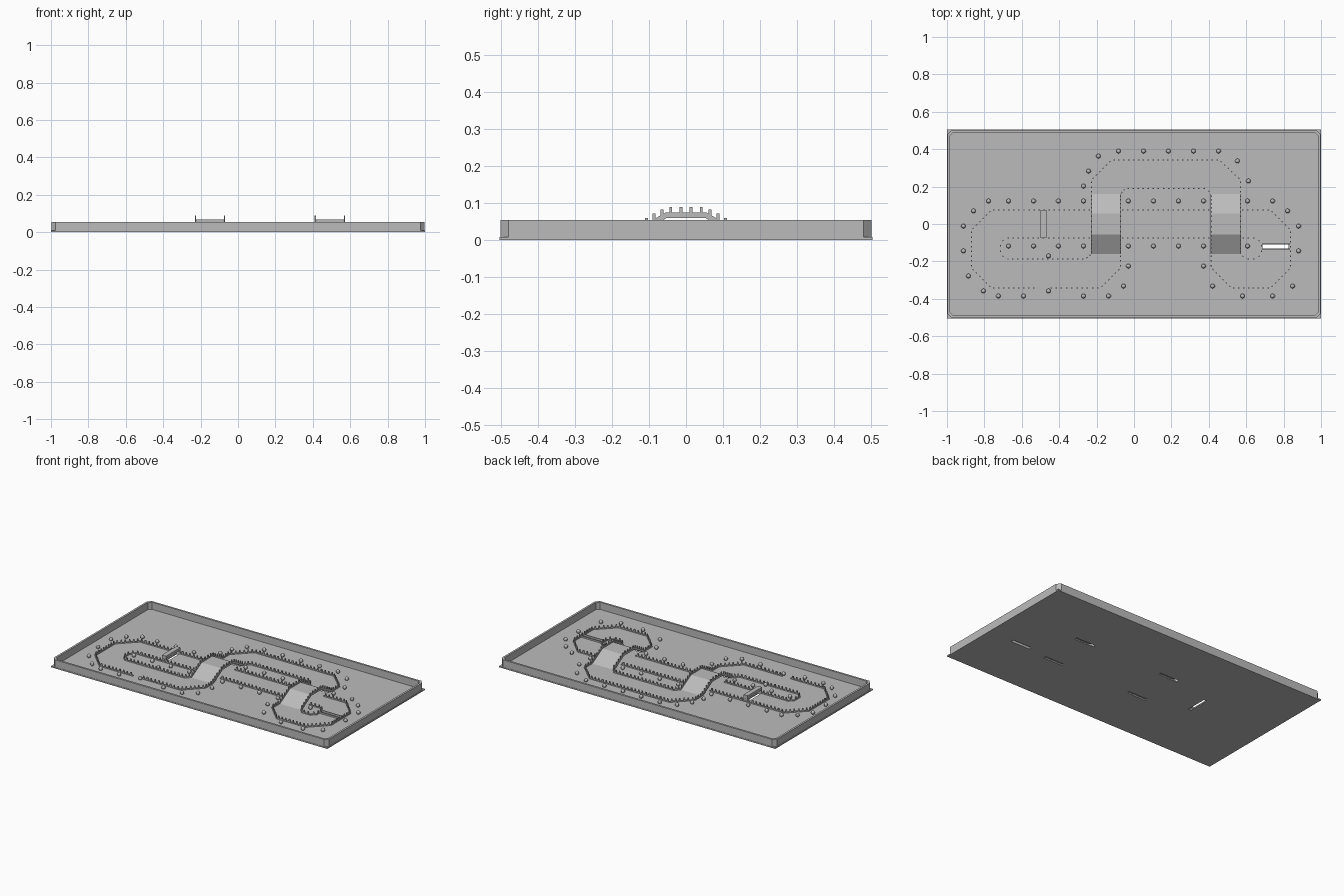
import bpy, bmesh, math
from mathutils import Vector, Matrix

if "Cube" in bpy.data.objects:
    bpy.data.objects.remove(bpy.data.objects["Cube"])

FLOOR = 0.008
RIM = 0.055
DECK = 0.067

grey = bpy.data.materials.new("plain grey")
grey.diffuse_color = (0.5, 0.5, 0.5, 1)
grey.use_nodes = True
grey.node_tree.nodes["Principled BSDF"].inputs["Base Color"].default_value = grey.diffuse_color


def finish(bm, name):
    bmesh.ops.recalc_face_normals(bm, faces=bm.faces)
    me = bpy.data.meshes.new(name)
    bm.to_mesh(me)
    bm.free()
    me.materials.append(grey)
    ob = bpy.data.objects.new(name, me)
    bpy.context.collection.objects.link(ob)
    return ob


def add_box(bm, center, size, rot=None):
    m = Matrix.Translation(center)
    if rot is not None:
        m = m @ rot
    bmesh.ops.create_cube(bm, size=1, matrix=m @ Matrix.Diagonal((*size, 1)))


def chamfered(hx, hy, c):
    return [(-hx + c, -hy), (hx - c, -hy), (hx, -hy + c), (hx, hy - c),
            (hx - c, hy), (-hx + c, hy), (-hx, hy - c), (-hx, -hy + c)]


# tray wall: a ring with cut corners
bm = bmesh.new()
rings = []
for outline, z in ((chamfered(0.997, 0.503, 0.022), 0.004), (chamfered(0.997, 0.503, 0.022), RIM),
                   (chamfered(0.984, 0.49, 0.018), RIM), (chamfered(0.984, 0.49, 0.018), 0.004)):
    rings.append([bm.verts.new((x, y, z)) for x, y in outline])
for k in range(4):
    a, b = rings[k], rings[(k + 1) % 4]
    for i in range(8):
        j = (i + 1) % 8
        bm.faces.new((a[i], a[j], b[j], b[i]))
finish(bm, "tray_wall")

# thin square bottom plate and the raised floor, with slots cut through
BRIDGES = (-0.15, 0.49)
slots = bmesh.new()
for x in BRIDGES:
    for y in (-0.145, 0.138):
        add_box(slots, (x, y, 0), (0.14, 0.018, 0.1))
add_box(slots, (-0.484, 0, 0), (0.02, 0.14, 0.1))
add_box(slots, (0.757, -0.12, 0), (0.14, 0.02, 0.1))
cutter = finish(slots, "slot_cutter")
cutter.hide_render = True
cutter.hide_viewport = True
bm = bmesh.new()
add_box(bm, (0, 0, FLOOR / 2), (2.0, 1.01, FLOOR))
base = finish(bm, "tray_floor")
mod = base.modifiers.new("slots", "BOOLEAN")
mod.operation = "DIFFERENCE"
mod.object = cutter
mod.solver = "EXACT"

# bridges: bent deck strips over the straight track
PROFILE = [(-0.16, FLOOR), (-0.055, DECK), (0.055, DECK), (0.16, FLOOR)]
for n, x in enumerate(BRIDGES):
    bm = bmesh.new()
    under = [(0.146, FLOOR), (0.052, DECK - 0.007), (-0.052, DECK - 0.007), (-0.146, FLOOR)]
    sides = [[bm.verts.new((x + s * 0.078, y, z)) for y, z in PROFILE + under] for s in (-1, 1)]
    for i in range(7):
        bm.faces.new((sides[0][i], sides[0][i + 1], sides[1][i + 1], sides[1][i]))
    bm.faces.new((sides[0][7], sides[0][0], sides[1][0], sides[1][7]))
    for s in sides:
        for i in range(3):
            bm.faces.new((s[i], s[i + 1], s[6 - i], s[7 - i]))
    finish(bm, "bridge_%d" % (n + 1))


# fences: a low rail carrying evenly spaced pickets
def fence(name, pts):
    pts = [Vector(p if len(p) == 3 else (*p, FLOOR)) for p in pts]
    bm = bmesh.new()
    for a, b in zip(pts, pts[1:]):
        d = b - a
        rot = d.to_track_quat('X', 'Z').to_matrix().to_4x4()
        flat = Matrix.Rotation(math.atan2(d.y, d.x), 4, 'Z')
        add_box(bm, (a + b) / 2 + Vector((0, 0, 0.003)), (d.length + 0.003, 0.006, 0.008), rot)
        count = max(1, round(d.length / 0.0265))
        for i in range(count):
            p = a.lerp(b, (i + 0.5) / count)
            add_box(bm, p + Vector((0, 0, 0.011)), (0.008, 0.006, 0.022), flat)
    finish(bm, name)


def over(x, down=False):
    pts = [(x, y, z) for y, z in PROFILE]
    return pts[::-1] if down else pts


A, B, C, D = -0.227, -0.073, 0.413, 0.569    # bridge edges
T, L = 0.075, -0.075                         # straight track edges
fence("left_outer_fence", [(A, T), (-0.762, T), (-0.869, -0.032), (-0.869, -0.235),
                           (-0.762, -0.342), (-0.522, -0.342)])
fence("middle_fence", [(-0.457, -0.342), (-0.18, -0.342), (B, -0.235)] + over(B)
      + [(-0.045, 0.19), (0.388, 0.19)] + over(C, True)
      + [(C, -0.235), (0.521, -0.342), (0.73, -0.342), (0.837, -0.235), (0.837, -0.032),
         (0.73, T), (D, T)])
fence("long_fence", [(A, L), (-0.687, L), (-0.714, -0.102), (-0.714, -0.16), (-0.687, -0.187),
                     (-0.26, -0.187)] + over(A)
      + [(A, 0.235), (-0.12, 0.342), (0.457, 0.342), (D, 0.235)] + over(D, True)
      + [(0.596, -0.187), (0.655, -0.187), (0.682, -0.16), (0.682, -0.102), (0.655, L), (D, L)])
for name, y in (("center_fence_back", T), ("center_fence_front", L)):
    fence(name, [(B, y), (C, y)])

# start gate: raised hollow beam across the left straight
bm = bmesh.new()
add_box(bm, (-0.484, 0, 0.047), (0.03, 0.15, 0.006))
for y in (-0.072, 0.072):
    add_box(bm, (-0.484, y, 0.027), (0.03, 0.006, 0.042))
for x in (-0.497, -0.471):
    add_box(bm, (x, 0, 0.04), (0.004, 0.15, 0.014))
finish(bm, "start_gate")

# twin kerbs beside the slot on the right curve
bm = bmesh.new()
for y in (-0.133, -0.107):
    add_box(bm, (0.76, y, 0.012), (0.15, 0.005, 0.012))
finish(bm, "right_curve_kerbs")

# round marker studs, grouped in rows of equal y
STUDS = {
    0.123: (-0.778, -0.671, -0.537, -0.404, -0.27, -0.03, 0.104, 0.238, 0.372, 0.607, 0.741),
    -0.118: (-0.671, -0.537, -0.404, -0.27, -0.03, 0.104, 0.238, 0.372, 0.607),
    0.39: (-0.083, 0.051, 0.184, 0.318, 0.452),
    -0.385: (-0.725, -0.591, -0.27, -0.136, 0.58, 0.741),
    0.07: (-0.858, 0.821), -0.011: (-0.912, 0.88), -0.144: (-0.912, 0.88),
    -0.278: (-0.885,), -0.358: (-0.805, -0.457), -0.332: (-0.056, 0.42, 0.848),
    -0.225: (-0.03, 0.372), 0.203: (-0.27,), 0.283: (-0.243,), 0.363: (-0.19,),
    0.337: (0.553,), 0.23: (0.612,), -0.171: (-0.457,),
}
bm = bmesh.new()
for y, xs in STUDS.items():
    for x in xs:
        bmesh.ops.create_uvsphere(bm, u_segments=10, v_segments=6, radius=0.0125,
                                  matrix=Matrix.Translation((x, y, FLOOR + 0.011)))
finish(bm, "marker_studs")
